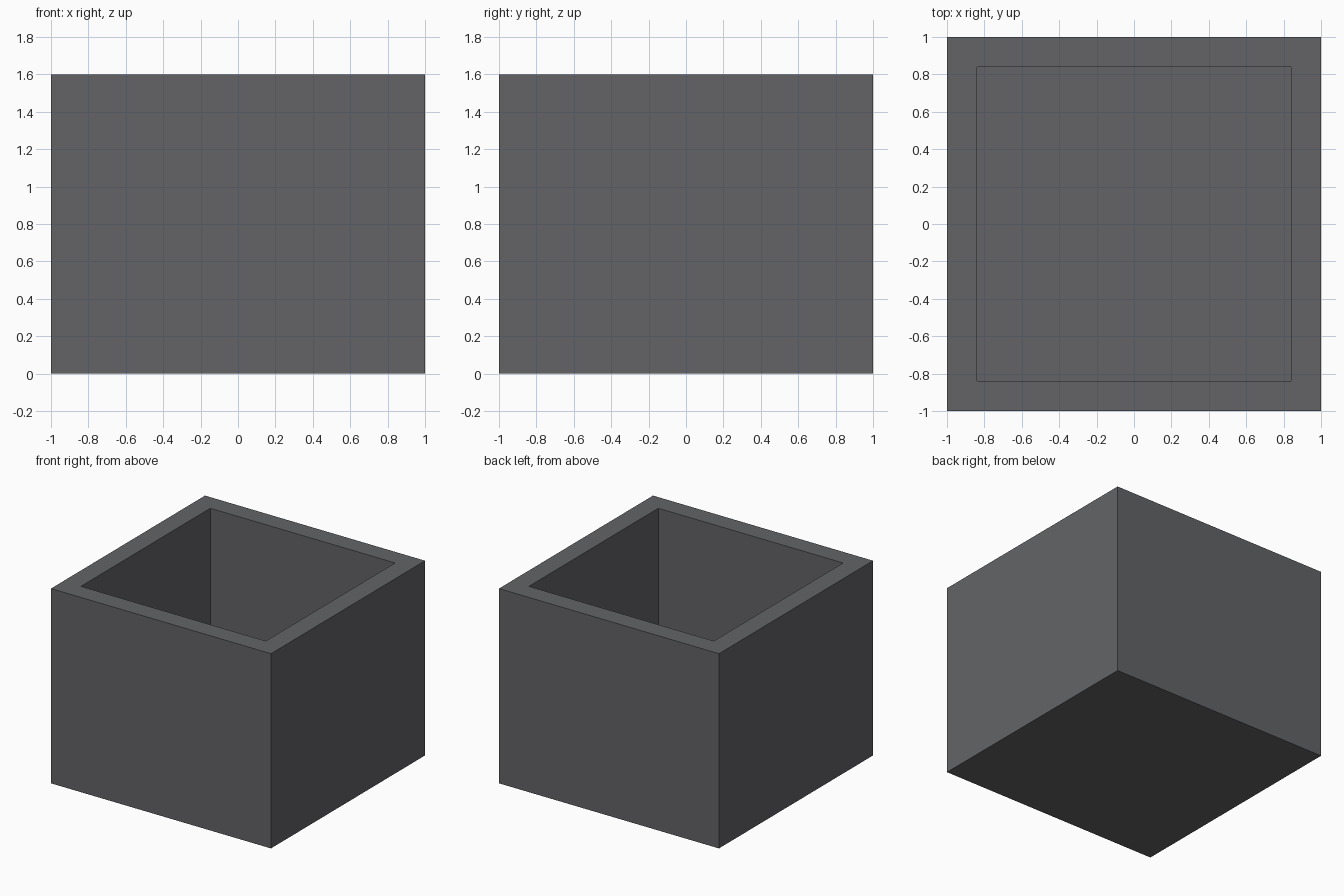
import bpy, bmesh
from mathutils import Matrix

if "Cube" in bpy.data.objects:
    bpy.data.objects.remove(bpy.data.objects["Cube"])

WIDTH, HEIGHT, WALL = 2.0, 1.6, 0.16

# Solid outer block standing on the ground
bm = bmesh.new()
bmesh.ops.create_cube(bm, size=1.0, matrix=Matrix.Translation((0, 0, HEIGHT / 2))
                      @ Matrix.Diagonal((WIDTH, WIDTH, HEIGHT, 1)))

# Inset the top face for the rim, then sink it to form the cavity
bm.normal_update()
top = next(f for f in bm.faces if f.normal.z > 0.9)
bmesh.ops.inset_region(bm, faces=[top], thickness=WALL, use_even_offset=True)
cavity = bmesh.ops.extrude_discrete_faces(bm, faces=[top])["faces"][0]
bmesh.ops.translate(bm, verts=cavity.verts, vec=(0, 0, WALL - HEIGHT))
bmesh.ops.recalc_face_normals(bm, faces=bm.faces)

mesh = bpy.data.meshes.new("square_planter")
bm.to_mesh(mesh)
bm.free()
planter = bpy.data.objects.new("square_planter", mesh)
bpy.context.collection.objects.link(planter)

# Dark grey finish
dark_grey = bpy.data.materials.new("dark_grey")
dark_grey.diffuse_color = (0.125, 0.127, 0.135, 1)
dark_grey.use_nodes = True
dark_grey.node_tree.nodes["Principled BSDF"].inputs["Base Color"].default_value = dark_grey.diffuse_color
mesh.materials.append(dark_grey)
